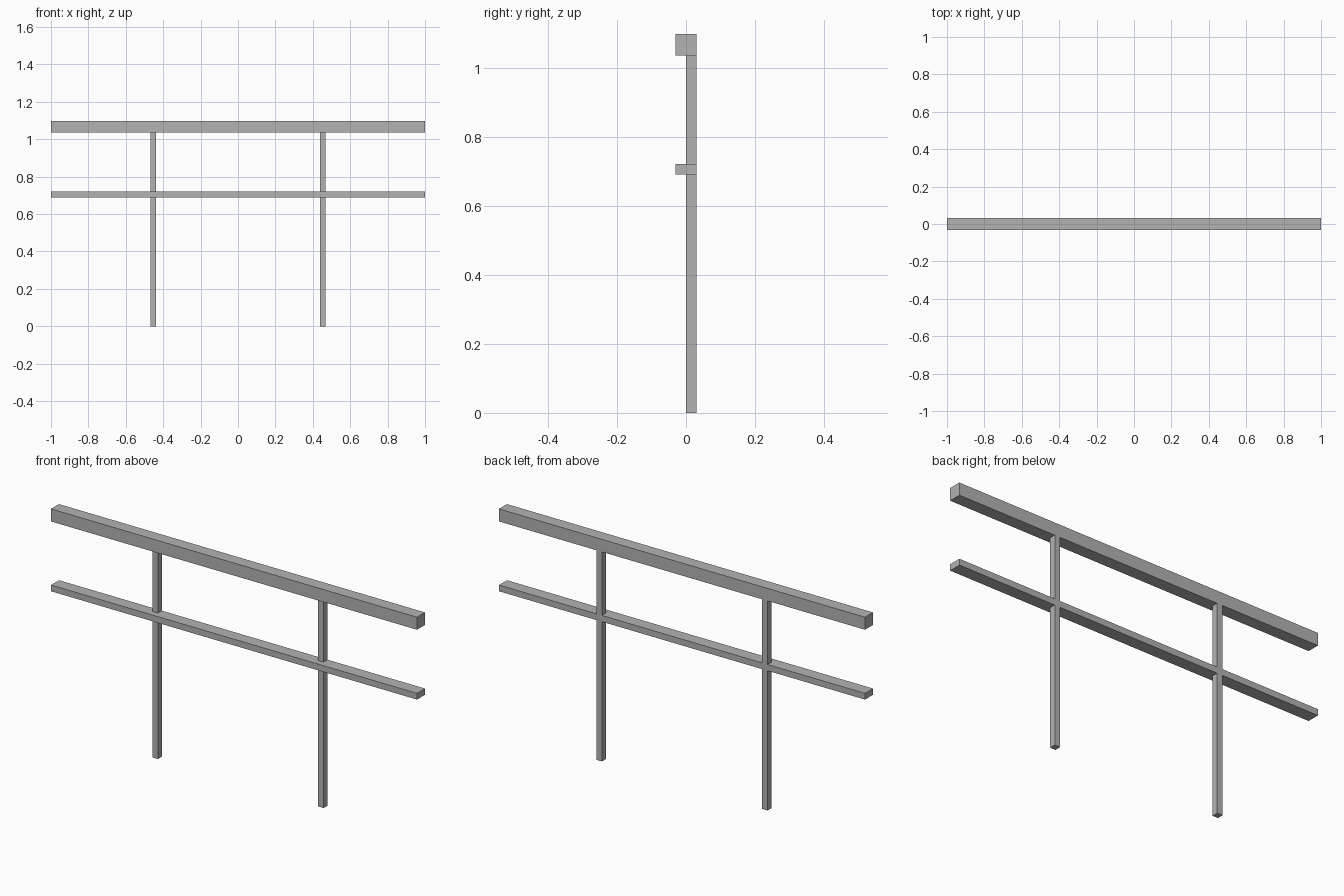
import bpy

cube = bpy.data.objects.get("Cube")
if cube:
    bpy.data.objects.remove(cube, do_unlink=True)

# Single grey metal colour
GREY = (0.45, 0.45, 0.45, 1.0)
metal = bpy.data.materials.new("grey_metal")
metal.use_nodes = True
metal.diffuse_color = GREY
bsdf = next(n for n in metal.node_tree.nodes if n.type == 'BSDF_PRINCIPLED')
bsdf.inputs["Base Color"].default_value = GREY


def box(name, low, high):
    """Add a flat-faced bar between two opposite corners."""
    center = [(a + b) / 2 for a, b in zip(low, high)]
    bpy.ops.mesh.primitive_cube_add(size=1, location=center)
    bar = bpy.context.object
    bar.name = name
    bar.scale = [b - a for a, b in zip(low, high)]
    bpy.ops.object.transform_apply(location=False, rotation=False, scale=True)
    bar.data.materials.append(metal)
    return bar


HALF = 0.031          # half depth of the rails
RAIL_BOTTOM = 1.035   # underside of the handrail

# Horizontal rails
box("top_handrail", (-1, -HALF, RAIL_BOTTOM), (1, HALF, 1.097))
box("middle_rail", (-1, -HALF, 0.69), (1, HALF, 0.721))

# Upright posts, flush with the back of the rails
for side, x in (("right", -0.453), ("left", 0.453)):
    box(side + "_post", (x - 0.015, 0, 0), (x + 0.015, HALF, RAIL_BOTTOM))
